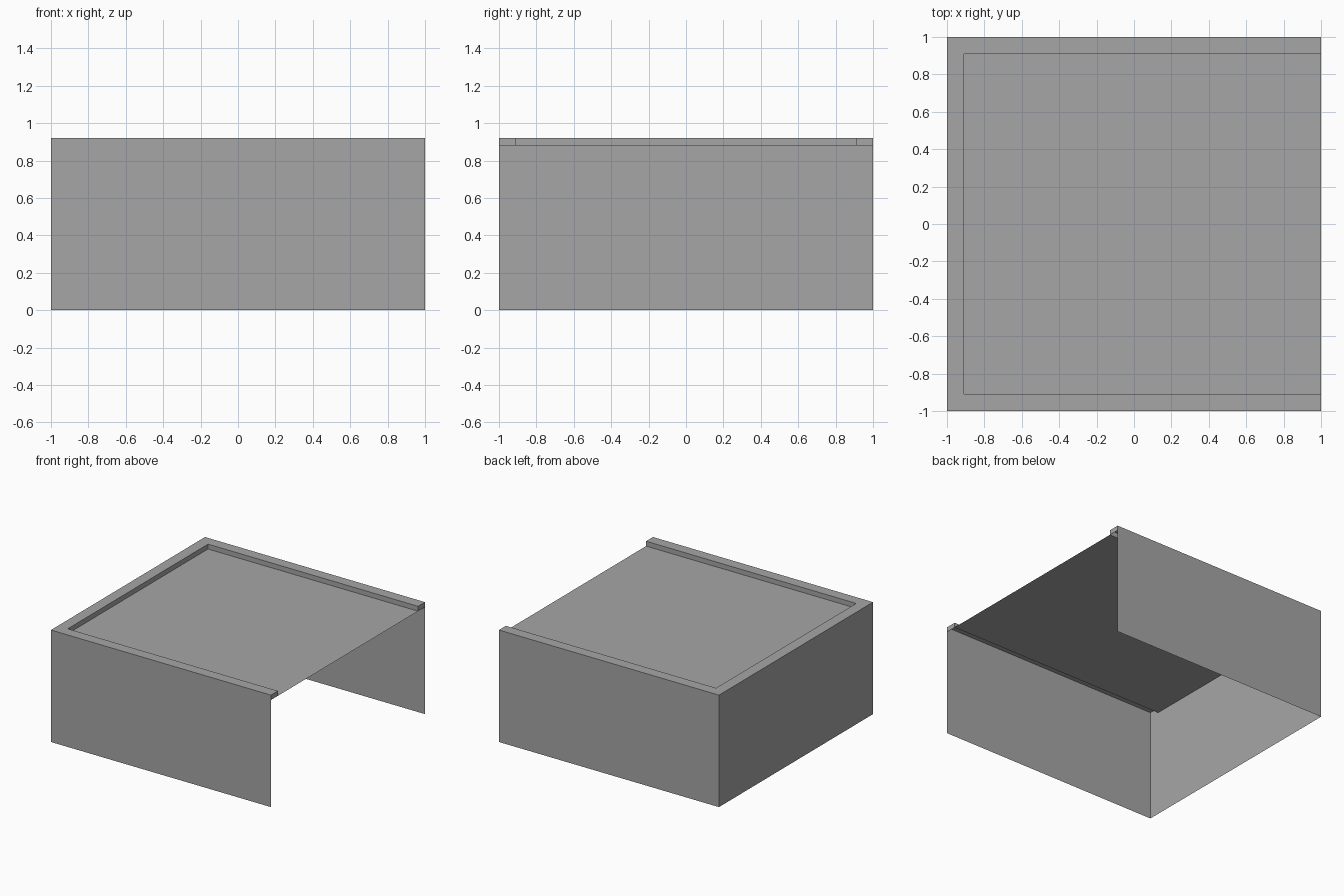
import bpy

if "Cube" in bpy.data.objects:
    bpy.data.objects.remove(bpy.data.objects["Cube"])

H, Z, R = 0.92, 0.88, 0.91   # rim top, roof deck, inner edge of rim

grey = bpy.data.materials.new("grey")
grey.diffuse_color = (0.38, 0.38, 0.38, 1)
grey.use_nodes = True
grey.node_tree.nodes["Principled BSDF"].inputs["Base Color"].default_value = grey.diffuse_color


def sheet(name, quads):
    """One object made of thin flat panels."""
    verts = [p for q in quads for p in q]
    faces = [tuple(range(4 * i, 4 * i + 4)) for i in range(len(quads))]
    me = bpy.data.meshes.new(name)
    me.from_pydata(verts, [], faces)
    me.materials.append(grey)
    ob = bpy.data.objects.new(name, me)
    bpy.context.collection.objects.link(ob)
    return ob


def level(x0, x1, y0, y1, z):
    return [(x0, y0, z), (x1, y0, z), (x1, y1, z), (x0, y1, z)]


def along_x(x0, x1, y, z0, z1, back):
    q = [(x0, y, z0), (x1, y, z0), (x1, y, z1), (x0, y, z1)]
    return q[::-1] if back else q


def along_y(x, y0, y1, z0, z1, left):
    q = [(x, y0, z0), (x, y1, z0), (x, y1, z1), (x, y0, z1)]
    return q[::-1] if left else q


# Thin outer walls; the right side is open
sheet("front_wall", [along_x(-1, 1, -1, 0, H, False)])
sheet("back_wall", [along_x(-1, 1, 1, 0, H, True)])
sheet("left_wall", [along_y(-1, -1, 1, 0, H, True)])

# Recessed roof deck
sheet("roof_deck", [level(-1, 1, -R, R, Z)])

# Raised rim on three sides, open underneath along front and back
sheet("front_rim", [level(-1, 1, -1, -R, H),
                    along_x(-R, 1, -R, Z, H, True),
                    along_y(1, -1, -R, Z, H, False)])
sheet("back_rim", [level(-1, 1, R, 1, H),
                   along_x(-R, 1, R, Z, H, False),
                   along_y(1, R, 1, Z, H, False)])
sheet("left_rim", [level(-1, -R, -R, R, H),
                   along_y(-R, -R, R, Z, H, False)])
